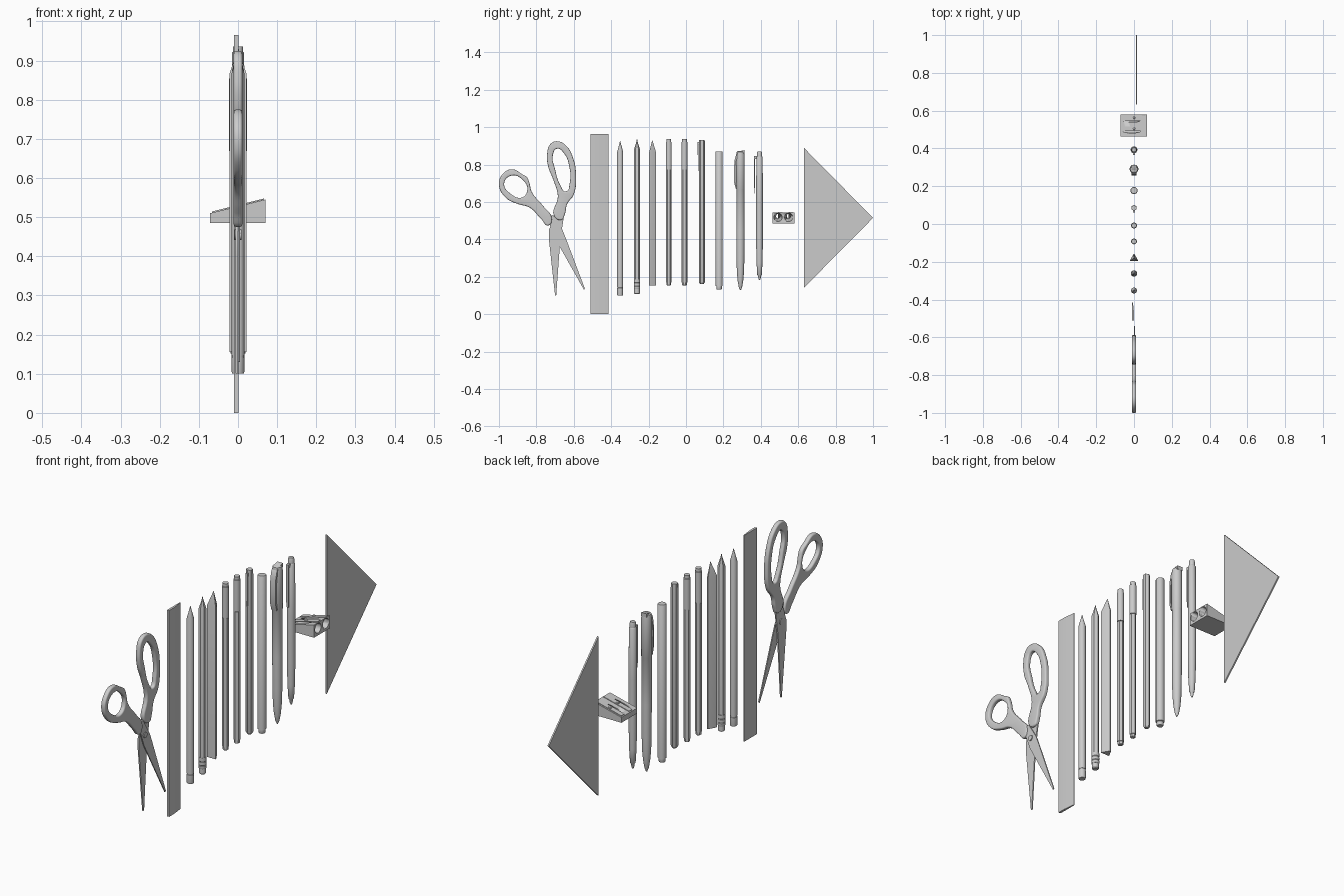
import bpy, bmesh
from math import cos, sin, pi, radians
from mathutils import Matrix

if "Cube" in bpy.data.objects:
    bpy.data.objects.remove(bpy.data.objects["Cube"])


def finish(bm, name, angle=35):
    bmesh.ops.remove_doubles(bm, verts=bm.verts, dist=1e-5)
    bmesh.ops.recalc_face_normals(bm, faces=bm.faces)
    me = bpy.data.meshes.new(name)
    bm.to_mesh(me)
    bm.free()
    ob = bpy.data.objects.new(name, me)
    bpy.context.collection.objects.link(ob)
    bpy.context.view_layer.objects.active = ob
    bpy.ops.object.select_all(action='DESELECT')
    ob.select_set(True)
    bpy.ops.object.shade_smooth_by_angle(angle=radians(angle))
    return ob


def lathe(name, y, profile, n=24, sy=1.0, start=0.0):
    """Stack rings of (radius, z) into a closed stick standing at y."""
    bm = bmesh.new()
    rings = [[bm.verts.new((r * cos(start + 2 * pi * i / n),
                            y + sy * r * sin(start + 2 * pi * i / n), z))
              for i in range(n)] for r, z in profile]
    for a, b in zip(rings, rings[1:]):
        for i in range(n):
            j = (i + 1) % n
            bm.faces.new((a[i], a[j], b[j], b[i]))
    bm.faces.new(rings[0][::-1])
    bm.faces.new(rings[-1])
    return finish(bm, name)


def prism(name, pts, d):
    """Polygon of 3D points pushed along vector d."""
    bm = bmesh.new()
    a = [bm.verts.new(p) for p in pts]
    b = [bm.verts.new([p[k] + d[k] for k in range(3)]) for p in pts]
    bm.faces.new(a[::-1])
    bm.faces.new(b)
    for i in range(len(a)):
        j = (i + 1) % len(a)
        bm.faces.new((a[i], a[j], b[j], b[i]))
    return finish(bm, name)


def slab(name, pts, x0, x1):
    """Side outline of (y, z) points, thick from x0 to x1."""
    return prism(name, [(x0, y, z) for y, z in pts], (x1 - x0, 0, 0))


def cylinder_x(name, y, z, r, x0, x1):
    return slab(name, [(y + r * cos(i * pi / 12), z + r * sin(i * pi / 12))
                       for i in range(24)], x0, x1)


def handle(name, loops, half):
    """Rounded plate in the YZ plane from smooth closed outlines (outer, hole)."""
    cu = bpy.data.curves.new(name, 'CURVE')
    cu.dimensions, cu.fill_mode = '2D', 'BOTH'
    cu.bevel_depth = 0.007
    cu.offset = -0.007
    cu.extrude = half - 0.007
    cu.bevel_resolution = 3
    cu.resolution_u = 6
    for pts in loops:
        s = cu.splines.new('BEZIER')
        s.bezier_points.add(len(pts) - 1)
        for bp, (y, z) in zip(s.bezier_points, pts):
            bp.co = (y, z, 0)
            bp.handle_left_type = bp.handle_right_type = 'AUTO'
        s.use_cyclic_u = True
    tmp = bpy.data.objects.new(name + "_outline", cu)
    bpy.context.collection.objects.link(tmp)
    me = bpy.data.meshes.new_from_object(
        tmp.evaluated_get(bpy.context.evaluated_depsgraph_get()))
    bpy.data.objects.remove(tmp)
    bm = bmesh.new()
    bm.from_mesh(me)
    bm.transform(Matrix(((0, 0, 1, 0), (1, 0, 0, 0), (0, 1, 0, 0), (0, 0, 0, 1))))
    return finish(bm, name)


# Scissors: two rings with arms, two blades, pivot
handle("scissor_large_handle", [
    [(-.742, .86), (-.725, .91), (-.69, .925), (-.64, .9), (-.602, .83), (-.588, .74),
     (-.6, .64), (-.635, .59), (-.648, .535), (-.665, .505), (-.705, .525),
     (-.685, .63), (-.71, .72), (-.737, .79)],
    [(-.712, .85), (-.69, .885), (-.652, .86), (-.624, .79), (-.622, .7),
     (-.642, .656), (-.672, .69), (-.7, .775)]], .011)
handle("scissor_small_handle", [
    [(-1.0, .69), (-.98, .75), (-.93, .775), (-.875, .748), (-.85, .732), (-.838, .705),
     (-.825, .655), (-.765, .58), (-.718, .515), (-.735, .475), (-.775, .51),
     (-.835, .57), (-.9, .59), (-.96, .62)],
    [(-.972, .7), (-.93, .742), (-.87, .715), (-.848, .668), (-.875, .625), (-.935, .642)]], .011)
slab("scissor_blade_front", [(-.745, .52), (-.71, .53), (-.66, .45), (-.64, .40),
                             (-.54, .135), (-.545, .13), (-.70, .405)], 0, .005)
slab("scissor_blade_back", [(-.70, .54), (-.65, .54), (-.672, .40), (-.694, .10),
                            (-.7, .10), (-.733, .40), (-.733, .45)], -.006, 0)
cylinder_x("scissor_pivot", -.695, .455, .013, -.009, .009)

# Ruler with a bevelled long edge
prism("ruler", [(-.010, -.51, 0), (.001, -.51, 0), (.001, -.475, 0),
                (-.006, -.415, 0), (-.010, -.415, 0)], (0, 0, .965))

# Pencils: round, hexagonal with ferrule and eraser, triangular
lathe("round_pencil", -.352, [(.015, .10), (.016, .104), (.016, .141), (.0145, .142),
                              (.0145, .146), (.016, .147), (.016, .868), (.004, .912), (.001, .925)])
lathe("hex_pencil", -.262, [(.017, .185), (.017, .878), (.004, .92), (.001, .935)], 6, start=pi / 6)
lathe("pencil_ferrule", -.262, [(.016, .135), (.017, .137), (.017, .148), (.0155, .150),
                                (.017, .152), (.017, .166), (.0155, .168), (.017, .170), (.017, .187)])
lathe("pencil_eraser", -.262, [(.011, .108), (.015, .112), (.015, .136)])
bm = bmesh.new()
tri = [(-.022, -.197), (.022, -.197), (.019, -.188), (.003, -.16), (-.003, -.16), (-.019, -.188)]
low, mid = [[bm.verts.new((x, y, z)) for x, y in tri] for z in (.155, .865)]
tip = bm.verts.new((0, -.18, .932))
bm.faces.new(low)
for i in range(6):
    j = (i + 1) % 6
    bm.faces.new((low[i], low[j], mid[j], mid[i]))
    bm.faces.new((mid[i], mid[j], tip))
finish(bm, "triangular_pencil")

# Two fineliners with caps
for k, y in enumerate((-.092, -.008)):
    lathe(f"fineliner_body_{k}", y, [(.010, .155), (.0125, .157), (.0125, .17), (.015, .171),
                                     (.015, .773)], 6, start=pi / 6)
    lathe(f"fineliner_cap_{k}", y, [(.0155, .775), (.0155, .92), (.013, .922), (.013, .936)], 24)

# Capped liner with a flat clip
lathe("liner_body", .085, [(.010, .162), (.014, .168), (.016, .172), (.016, .91),
                           (.015, .932)], 6, start=pi / 6)
slab("liner_clip", [(.085, .92), (.062, .92), (.062, .885), (.065, .765), (.068, .765),
                    (.068, .905), (.085, .905)], -.005, .005)

# Plain marker
lathe("marker", .177, [(.013, .132), (.015, .135), (.015, .15), (.019, .152), (.019, .868), (.017, .871)])

# Highlighter: flattened body and curved clip
lathe("highlighter", .291, [(.003, .13), (.009, .145), (.015, .18), (.019, .225), (.021, .29),
                            (.022, .45), (.022, .668), (.023, .67), (.023, .85), (.020, .868),
                            (.014, .872)], 32)
slab("highlighter_clip", [(.312, .877), (.285, .872), (.268, .855), (.259, .82), (.256, .76),
                          (.258, .70), (.267, .668), (.271, .675), (.265, .71), (.264, .78),
                          (.269, .825), (.28, .85), (.312, .86)], -.014, .014)

# Ballpoint pen with push button and clip
lathe("ballpoint_body", .393, [(.003, .182), (.006, .19), (.008, .205), (.012, .21), (.016, .275),
                               (.018, .38), (.018, .60), (.017, .838), (.013, .845)])
lathe("ballpoint_button", .393, [(.0135, .84), (.0135, .862), (.011, .870)])
slab("ballpoint_clip", [(.385, .845), (.364, .845), (.364, .70), (.366, .645), (.370, .645),
                        (.370, .83), (.385, .83)], -.006, .006)

# Double sharpener: wedge block, two conical holes, blades and screws
wedge = prism("sharpener_body", [(-.071, .462, .485), (.07, .462, .485), (.07, .462, .545),
                                 (-.071, .462, .51)], (0, .117, 0))
for k, y in enumerate((.492, .549)):
    bm = bmesh.new()
    bmesh.ops.create_cone(bm, cap_ends=True, segments=24, radius1=.0035, radius2=.0235, depth=.16,
                          matrix=Matrix.Translation((0, y, .5185)) @ Matrix.Rotation(pi / 2, 4, 'Y'))
    cutter = finish(bm, f"sharpener_cutter_{k}")
    cutter.hide_render = True
    cutter.hide_set(True)
    mod = wedge.modifiers.new(f"hole_{k}", 'BOOLEAN')
    mod.operation, mod.object, mod.solver = 'DIFFERENCE', cutter, 'EXACT'
bpy.context.view_layer.objects.active = wedge
for m in list(wedge.modifiers):
    bpy.ops.object.modifier_apply(modifier=m.name)
for ob in [o for o in bpy.data.objects if o.name.startswith("sharpener_cutter")]:
    bpy.data.objects.remove(ob)
for k, y in enumerate((.492, .549)):
    prism(f"sharpener_blade_{k}", [(-.066, y, .5115), (.066, y, .5445), (.066, y, .5475),
                                   (-.066, y, .5145)], (0, .024, 0))
    lathe(f"sharpener_screw_{k}", y + .013, [(.007, .526), (.007, .5325), (.005, .534)], 16)

# Set square: right-angled triangle plate
slab("set_square", [(.632, .143), (1.0, .515), (.632, .888)], .010, .017)
